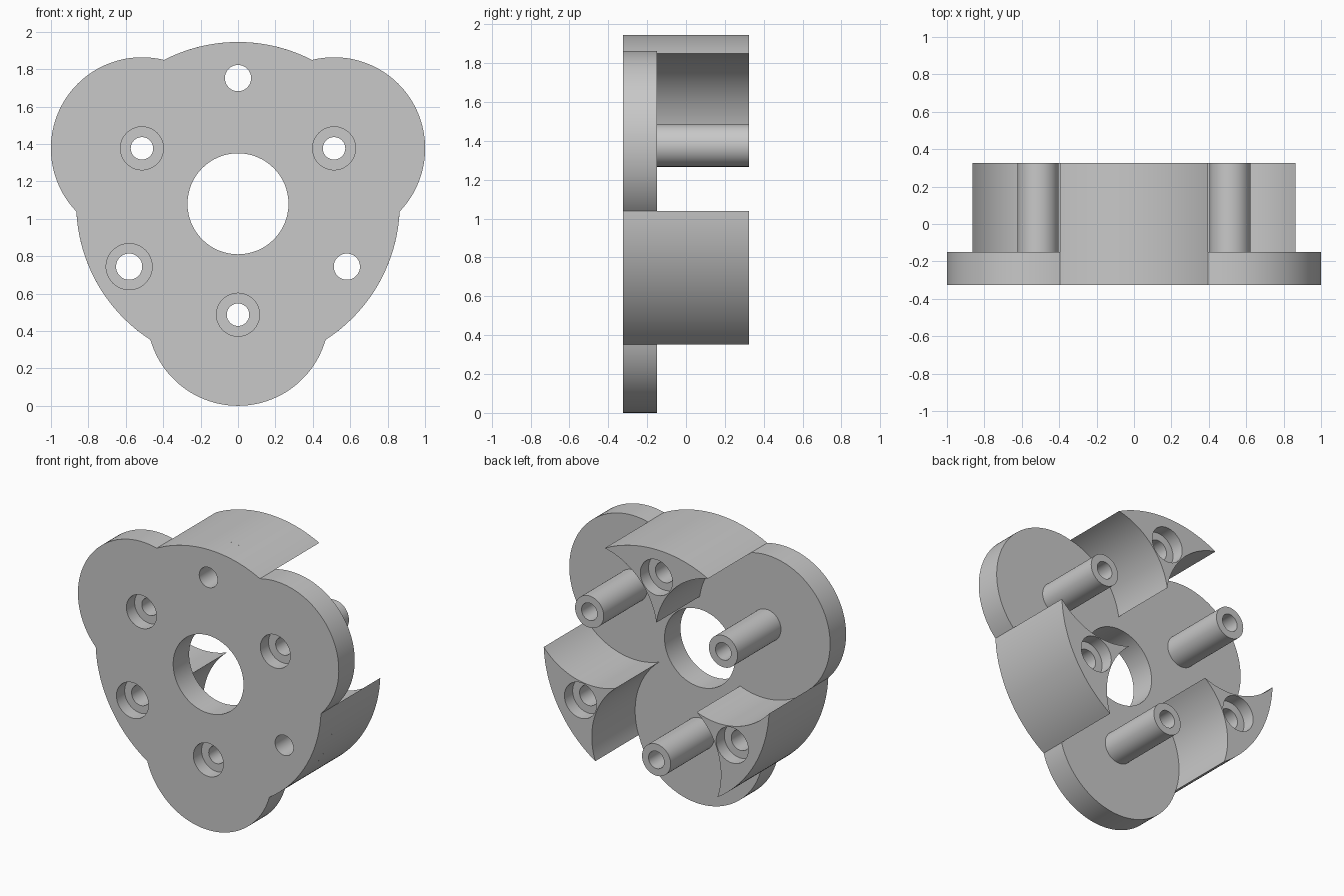
import bpy, bmesh, math

if "Cube" in bpy.data.objects:
    bpy.data.objects.remove(bpy.data.objects["Cube"])

# One grey material
grey = bpy.data.materials.new("plain_grey")
grey.use_nodes = True
GREY = (0.58, 0.58, 0.58, 1)
grey.diffuse_color = GREY
grey.node_tree.nodes["Principled BSDF"].inputs["Base Color"].default_value = GREY

# Main dimensions
FRONT, PLATE_BACK, BACK = -0.325, -0.15, 0.325
CENTRE = 1.08j                     # x + z*j in the facing plane
DISC_R, LOBE_R, LOBE_DIST = 0.865, 0.487, 0.593
SCREW_DIST, TIP_DIST = 0.672, 0.358
BORE_DEPTH, EPS = 0.09, 0.02


def polar(r, degrees):
    a = math.radians(degrees)
    return complex(r * math.cos(a), r * math.sin(a))


def arc(c, p, q, n):
    """Points on the short arc from p towards q about c, without q."""
    u, v = p - c, q - c
    a = math.atan2(u.imag, u.real)
    turn = math.remainder(math.atan2(v.imag, v.real) - a, math.tau)
    pts = []
    for i in range(n):
        t = i / n
        r = abs(u) * (1 - t) + abs(v) * t
        pts.append(c + polar(r, math.degrees(a + turn * t)))
    return pts


def circle(c, r, n=64):
    return [c + polar(r, 360 * i / n) for i in range(n)]


def extrude(name, outline, y0, y1):
    """Solid made by pushing an outline from y0 to y1."""
    bm = bmesh.new()
    face = bm.faces.new([bm.verts.new((p.real, y0, p.imag)) for p in outline])
    grown = bmesh.ops.extrude_face_region(bm, geom=[face], use_keep_orig=True)
    moved = [g for g in grown["geom"] if isinstance(g, bmesh.types.BMVert)]
    bmesh.ops.translate(bm, verts=moved, vec=(0, y1 - y0, 0))
    bmesh.ops.recalc_face_normals(bm, faces=bm.faces)
    mesh = bpy.data.meshes.new(name)
    bm.to_mesh(mesh)
    bm.free()
    mesh.materials.append(grey)
    obj = bpy.data.objects.new(name, mesh)
    bpy.context.collection.objects.link(obj)
    return obj


def select(obj):
    bpy.ops.object.select_all(action="DESELECT")
    obj.select_set(True)
    bpy.context.view_layer.objects.active = obj


def drill(obj, c, r, y0, y1):
    """Cut a round hole, then drop the cutter."""
    cutter = extrude("hole_cutter", circle(c, r), y0, y1)
    cutter.hide_render = True
    mod = obj.modifiers.new("hole", "BOOLEAN")
    mod.operation, mod.solver, mod.object = "DIFFERENCE", "EXACT", cutter
    select(obj)
    bpy.ops.object.modifier_apply(modifier=mod.name)
    bpy.data.objects.remove(cutter)


def finish(obj):
    select(obj)
    bpy.ops.object.shade_smooth_by_angle(angle=math.radians(30))


# Angle from a lobe's axis to the corner where it meets the disc
meet = math.degrees(math.acos((DISC_R**2 + LOBE_DIST**2 - LOBE_R**2)
                              / (2 * DISC_R * LOBE_DIST)))
lobes = {"left": 30, "right": 150, "bottom": 270}
pillars = {"top": 90, "lower_right": 210, "lower_left": 330}

# Base plate: disc with three round lobes
outline = []
for angle in lobes.values():
    start, end = polar(DISC_R, angle - meet), polar(DISC_R, angle + meet)
    outline += arc(polar(LOBE_DIST, angle), start, end, 48)
    outline += arc(0, end, polar(DISC_R, angle + 120 - meet), 24)
plate = extrude("base_plate", [CENTRE + p for p in outline], FRONT, PLATE_BACK)
drill(plate, CENTRE, 0.27, FRONT - EPS, PLATE_BACK + EPS)

# Hollow posts with counterbores in the plate front
for side, angle in lobes.items():
    c = CENTRE + polar(LOBE_DIST, angle)
    drill(plate, c, 0.06, FRONT - EPS, PLATE_BACK + EPS)
    drill(plate, c, 0.115, FRONT - EPS, FRONT + BORE_DEPTH)
    post = extrude(side + "_post", circle(c, 0.11), PLATE_BACK, BACK)
    drill(post, c, 0.06, PLATE_BACK - EPS, BACK + EPS)
    finish(post)

# Pillars: curved triangles with concave flanks, counterbored at the back
for side, angle in pillars.items():
    low = polar(DISC_R, angle - 60 + meet)
    high = polar(DISC_R, angle + 60 - meet)
    tip = polar(TIP_DIST, angle)
    flank = 0.566
    shape = (arc(0, low, high, 32)
             + arc(polar(flank, angle + 60), high, tip, 24)
             + arc(polar(flank, angle - 60), tip, low, 24))
    pillar = extrude(side + "_pillar", [CENTRE + p for p in shape], PLATE_BACK, BACK)
    c = CENTRE + polar(SCREW_DIST, angle)
    drill(pillar, c, 0.07, PLATE_BACK - EPS, BACK + EPS)
    drill(pillar, c, 0.123, BACK - BORE_DEPTH, BACK + EPS)
    drill(plate, c, 0.07, FRONT - EPS, PLATE_BACK + EPS)
    if side == "lower_right":
        drill(plate, c, 0.123, FRONT - EPS, FRONT + BORE_DEPTH)
    finish(pillar)
finish(plate)
